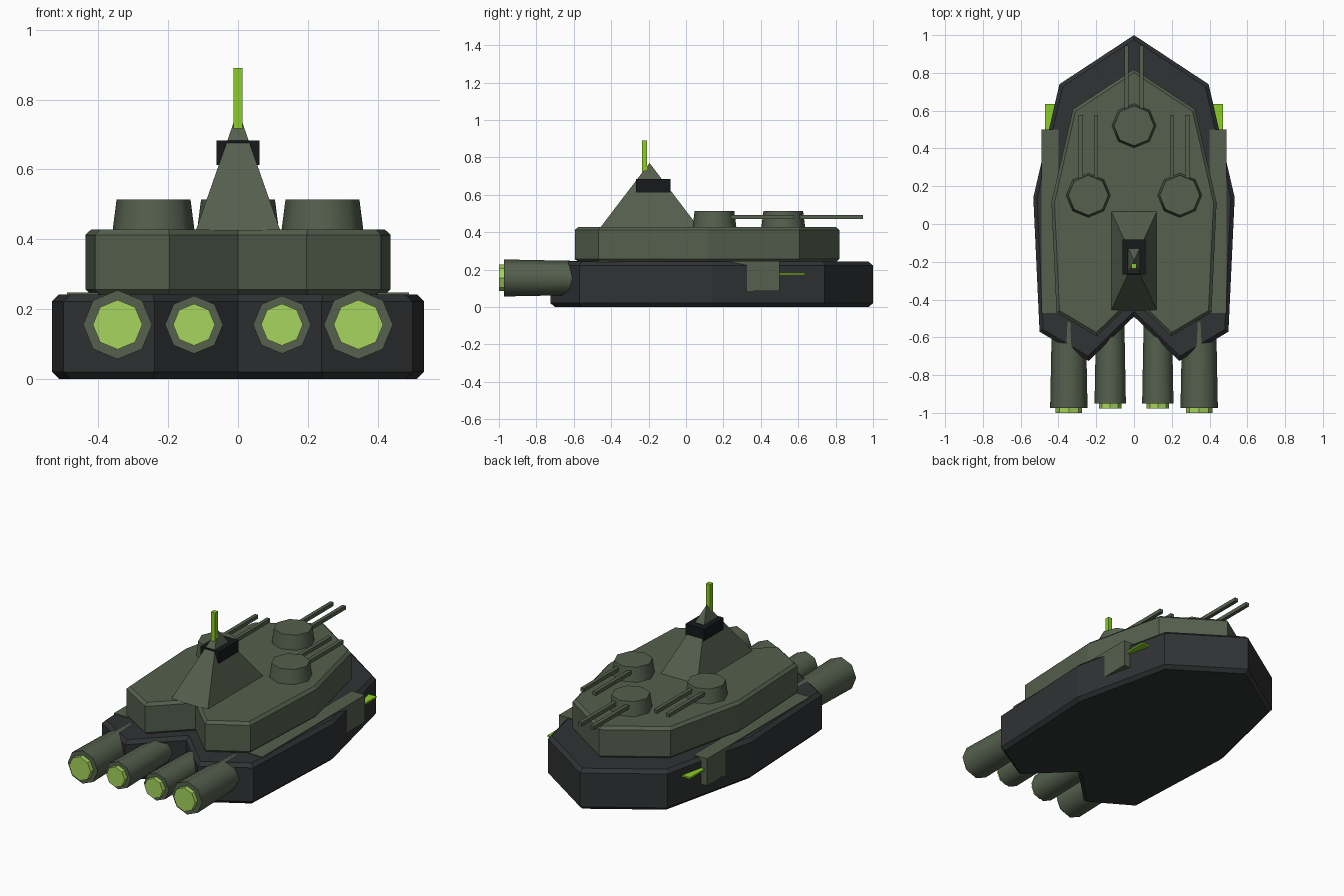
import bpy, bmesh, math
from mathutils import Matrix, Vector

if "Cube" in bpy.data.objects:
    bpy.data.objects.remove(bpy.data.objects["Cube"])


def material(name, color):
    m = bpy.data.materials.new(name)
    m.diffuse_color = color
    m.use_nodes = True
    m.node_tree.nodes["Principled BSDF"].inputs["Base Color"].default_value = m.diffuse_color
    return m


DARK = material("dark_hull", (0.03, 0.032, 0.034, 1))
BLACK = material("black_trim", (0.008, 0.009, 0.01, 1))
GREEN = material("olive_plate", (0.09, 0.115, 0.075, 1))
GLOW = material("green_glow", (0.26, 0.62, 0.02, 1))
EXHAUST = material("exhaust_glow", (0.38, 0.66, 0.11, 1))


def finish(bm, name, mat, smooth=0):
    bmesh.ops.recalc_face_normals(bm, faces=bm.faces)
    me = bpy.data.meshes.new(name)
    bm.to_mesh(me)
    bm.free()
    ob = bpy.data.objects.new(name, me)
    bpy.context.collection.objects.link(ob)
    me.materials.append(mat)
    if smooth:
        bpy.ops.object.select_all(action='DESELECT')
        ob.select_set(True)
        bpy.context.view_layer.objects.active = ob
        bpy.ops.object.shade_smooth_by_angle(angle=math.radians(smooth))
    return ob


def box(name, x, y, z, mat):
    """Box from (min, max) ranges."""
    bm = bmesh.new()
    bmesh.ops.create_cube(bm, size=1)
    for v in bm.verts:
        v.co = Vector([(a + b) / 2 + c * (b - a) for (a, b), c in zip((x, y, z), v.co)])
    return finish(bm, name, mat)


def cone(name, sides, r1, r2, start, end, mat, smooth=0):
    """Tapered prism between two points, with vertices on the axes."""
    start, end = Vector(start), Vector(end)
    d = end - start
    bm = bmesh.new()
    rot = Matrix.Rotation(math.pi / 2, 4, 'X') if abs(d.y) > abs(d.z) else Matrix()
    bmesh.ops.create_cone(bm, cap_ends=True, segments=sides, radius1=r1, radius2=r2,
                          depth=d.length, matrix=Matrix.Translation((start + end) / 2) @ rot)
    return finish(bm, name, mat, smooth)


# Hull outline, right half from nose to stern notch
HALF = [(0, 1), (0.395, 0.74), (0.533, 0.14), (0.5, -0.57), (0.24, -0.725), (0, -0.49)]


def hull(name, scale, z0, z1, bevel, mat):
    pts = HALF + [(-x, y) for x, y in HALF[-2:0:-1]]
    bm = bmesh.new()
    base = bm.faces.new([bm.verts.new((x * scale, y * scale, z0)) for x, y in pts])
    ext = bmesh.ops.extrude_face_region(bm, geom=[base], use_keep_orig=True)
    top = [g for g in ext["geom"] if isinstance(g, bmesh.types.BMVert)]
    bmesh.ops.translate(bm, verts=top, vec=(0, 0, z1 - z0))
    bmesh.ops.recalc_face_normals(bm, faces=bm.faces)
    rims = [e for e in bm.edges if abs(e.verts[0].co.z - e.verts[1].co.z) < 1e-5]
    bmesh.ops.bevel(bm, geom=rims, offset=bevel, segments=1, affect='EDGES')
    return finish(bm, name, mat)


hull("lower_hull", 1.0, 0, 0.242, 0.02, DARK)
hull("upper_hull", 0.82, 0.24, 0.428, 0.016, GREEN)

# Side sponsons, blades and engines
for s, side in ((1, "right"), (-1, "left")):
    box(f"sponson_{side}", sorted((s * 0.40, s * 0.49)), (-0.47, 0.5), (0.085, 0.247), GREEN)
    box(f"blade_{side}", sorted((s * 0.39, s * 0.472)), (0.3, 0.635), (0.172, 0.182), GLOW)
    for label, x, r_in, r_out, end, glow in (("outer", 0.345, 0.09, 0.099, -0.973, 0.071),
                                             ("inner", 0.126, 0.075, 0.083, -0.95, 0.06)):
        cone(f"engine_{label}_{side}", 8, r_in, r_out, (s * x, -0.52, 0.155),
             (s * x, end, 0.155), GREEN, 50)
        cone(f"exhaust_{label}_{side}", 8, glow, glow, (s * x, end + 0.02, 0.155),
             (s * x, end - 0.027, 0.155), EXHAUST)

# Turrets with twin barrels
for label, x, y in (("front", 0, 0.52), ("right", 0.242, 0.152), ("left", -0.242, 0.152)):
    cone(f"turret_{label}", 8, 0.118, 0.106, (x, y, 0.42), (x, y, 0.513), GREEN, 50)
    for s in (-1, 1):
        bx = x + s * 0.04
        box(f"barrel_{label}_{'right' if s > 0 else 'left'}", (bx - 0.011, bx + 0.011),
            (y + 0.05, y + 0.425), (0.47, 0.492), GREEN)

# Command tower: four-sided pyramid, bridge block and mast
bm = bmesh.new()
ring = [bm.verts.new((sx * 0.121, -0.195 + sy * 0.263, 0.425))
        for sx, sy in ((-1, -1), (1, -1), (1, 1), (-1, 1))]
bm.faces.new(ring)
apex = bm.verts.new((0, -0.195, 0.77))
for i in range(4):
    bm.faces.new((ring[i], ring[(i + 1) % 4], apex))
finish(bm, "tower", GREEN)
box("bridge", (-0.062, 0.062), (-0.267, -0.083), (0.613, 0.683), BLACK)
box("mast", (-0.013, 0.013), (-0.235, -0.209), (0.68, 0.89), GLOW)
